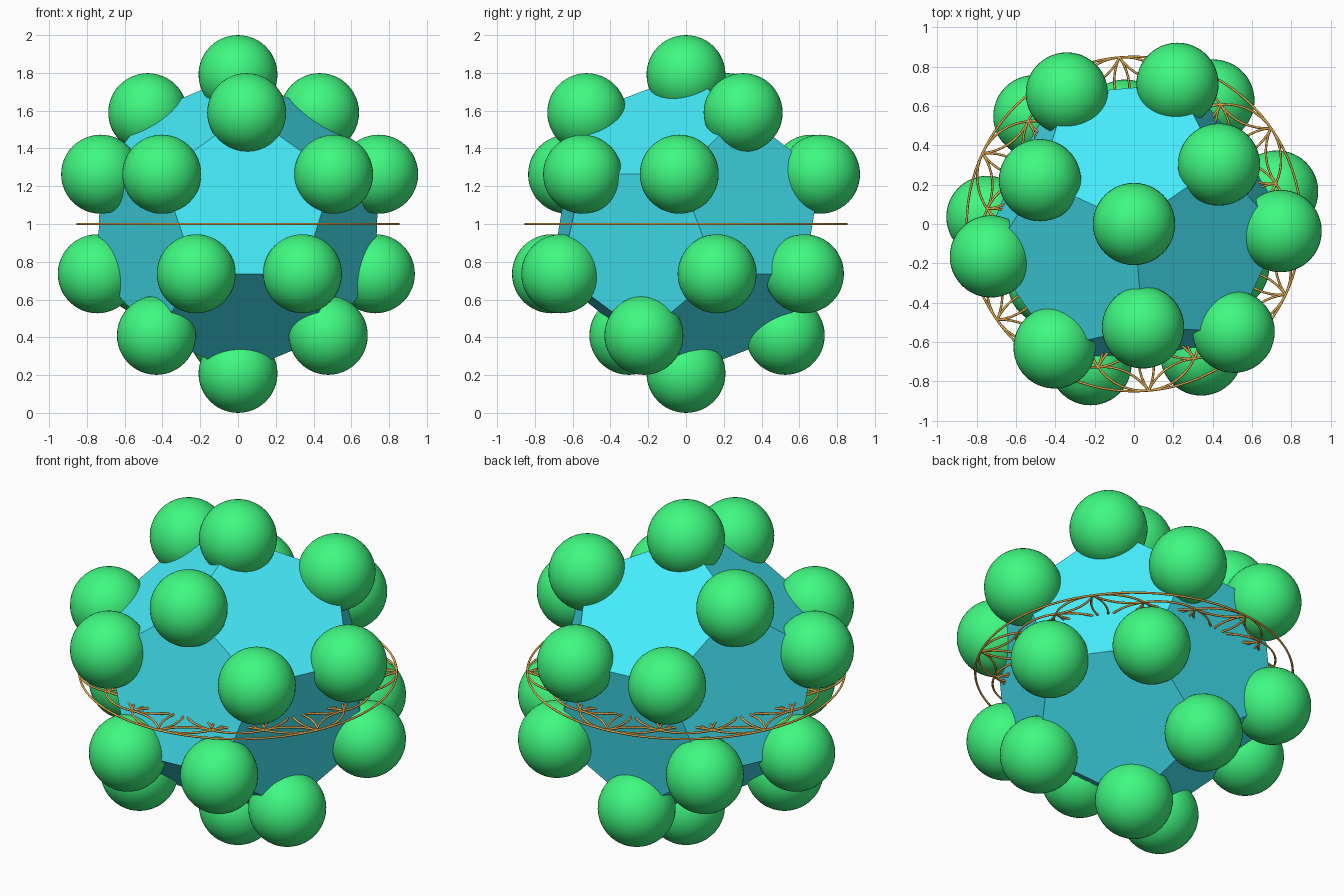
import bpy, bmesh
from math import sin, cos, radians, sqrt, pi
from mathutils import Vector

if "Cube" in bpy.data.objects:
    bpy.data.objects.remove(bpy.data.objects["Cube"])

CENTRE = Vector((0, 0, 1))
R, BALL = 0.791, 0.209        # corner distance, ball radius
TURN = -85                    # heading of the first upper corner
RING_R = 0.85


def material(name, rgb):
    m = bpy.data.materials.new(name)
    m.diffuse_color = (*rgb, 1)
    m.use_nodes = True
    m.node_tree.nodes["Principled BSDF"].inputs["Base Color"].default_value = m.diffuse_color
    return m


def add_object(name, bm, mat):
    me = bpy.data.meshes.new(name)
    bm.to_mesh(me)
    bm.free()
    ob = bpy.data.objects.new(name, me)
    bpy.context.collection.objects.link(ob)
    me.materials.append(mat)
    ob.location = CENTRE
    return ob


blue = material("blue", (0.06, 0.84, 0.97))
green = material("green", (0.05, 0.95, 0.22))
orange = material("orange", (0.85, 0.45, 0.08))

# Corners of a dodecahedron standing on one corner
corners = [Vector((0, 0, R))]
for k in range(3):
    for off, z in ((0, sqrt(5) / 3), (37.761, 1 / 3), (-37.761, 1 / 3)):
        a = radians(TURN + 120 * k + off)
        rho = sqrt(1 - z * z)
        corners.append(R * Vector((rho * cos(a), rho * sin(a), z)))
corners += [-c for c in corners]

# Flat-faced body
bm = bmesh.new()
for c in corners:
    bm.verts.new(c)
bmesh.ops.convex_hull(bm, input=bm.verts[:])
bmesh.ops.dissolve_limit(bm, angle_limit=radians(2), verts=bm.verts[:], edges=bm.edges[:])
bmesh.ops.recalc_face_normals(bm, faces=bm.faces[:])
add_object("body", bm, blue)

# A ball on every corner
bm = bmesh.new()
bmesh.ops.create_uvsphere(bm, u_segments=48, v_segments=24, radius=BALL)
for f in bm.faces:
    f.smooth = True
first = add_object("ball", bm, green)
first.location = CENTRE + corners[0]
for c in corners[1:]:
    ob = first.copy()
    ob.location = CENTRE + c
    bpy.context.collection.objects.link(ob)

# Flat wire rosette: overlapping circles on a hexagonal lattice in a hoop
curve = bpy.data.curves.new("wire_rosette", 'CURVE')
curve.dimensions = '3D'
curve.bevel_depth = 0.006
curve.bevel_resolution = 1
STEP = RING_R / 3
NEIGHBOURS = [(1, 0), (0, 1), (-1, 1), (-1, 0), (0, -1), (1, -1)]


def hex_dist(q, r):
    return max(abs(q), abs(r), abs(q + r))


def arc(cx, cy, rad, a0, a1, n, closed=False):
    s = curve.splines.new('POLY')
    count = n if closed else n + 1
    s.points.add(count - 1)
    for i in range(count):
        a = a0 + (a1 - a0) * i / n
        s.points[i].co = (cx + rad * cos(a), cy + rad * sin(a), 0, 1)
    s.use_cyclic_u = closed


arc(0, 0, RING_R, 0, 2 * pi, 96, True)
t = radians(TURN)
for q in range(-4, 5):
    for r in range(-4, 5):
        if hex_dist(q, r) > 4:
            continue
        cx = STEP * (q * cos(t) + r * cos(t + pi / 3))
        cy = STEP * (q * sin(t) + r * sin(t + pi / 3))
        for k in range(6):
            ends = (NEIGHBOURS[k], NEIGHBOURS[(k + 1) % 6])
            if all(hex_dist(q + dq, r + dr) <= 3 for dq, dr in ends):
                arc(cx, cy, STEP, t + k * pi / 3, t + (k + 1) * pi / 3, 8)
rosette = bpy.data.objects.new("wire_rosette", curve)
rosette.location = CENTRE
curve.materials.append(orange)
bpy.context.collection.objects.link(rosette)
